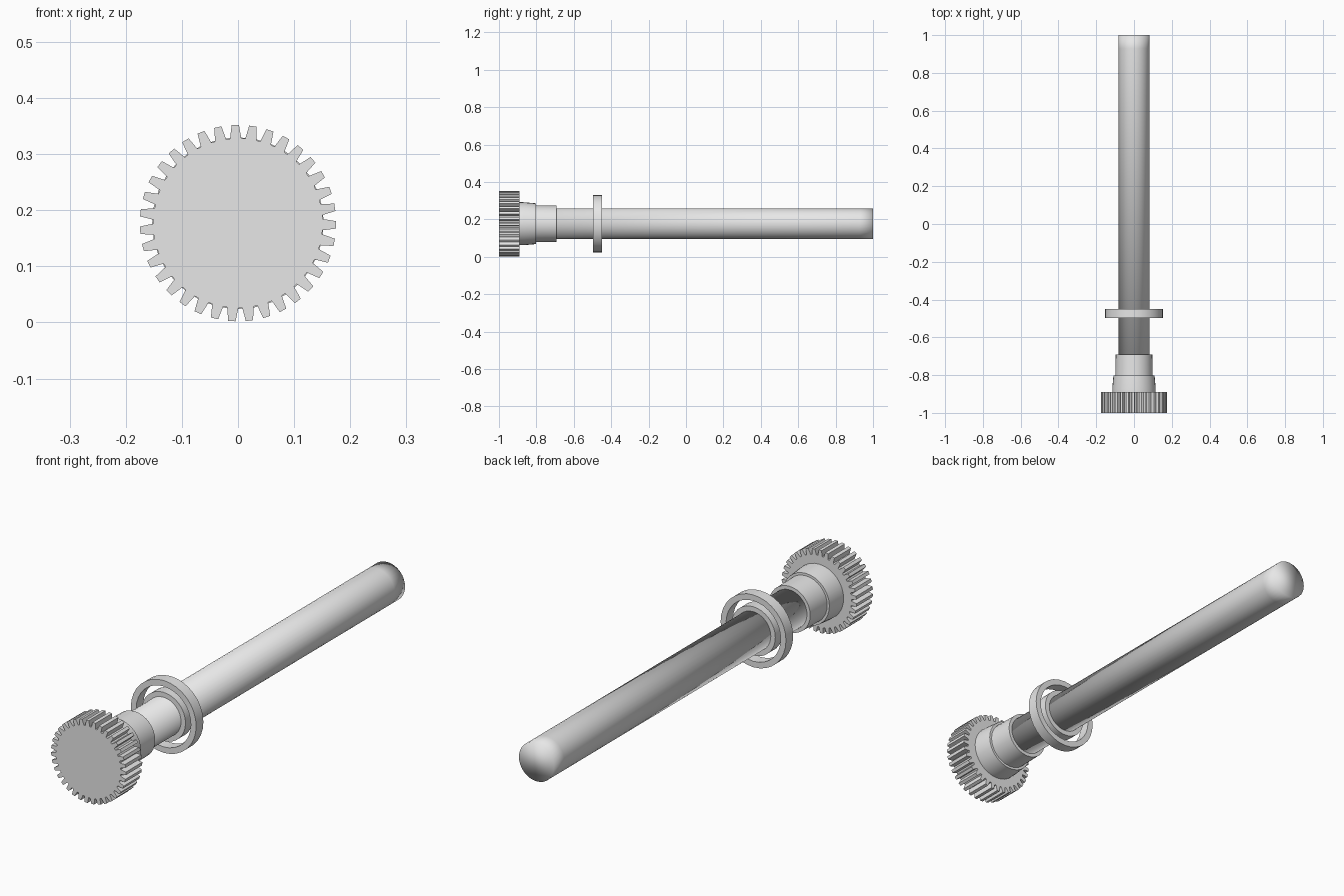
import bpy, bmesh
from math import cos, sin, radians, tau

if "Cube" in bpy.data.objects:
    bpy.data.objects.remove(bpy.data.objects["Cube"], do_unlink=True)

AXIS_Z = 0.177   # height of the shaft axis
TEETH = 35

steel = bpy.data.materials.new("grey_steel")
steel.use_nodes = True
steel.diffuse_color = (0.8, 0.8, 0.8, 1)
steel.node_tree.nodes["Principled BSDF"].inputs["Base Color"].default_value = (0.8, 0.8, 0.8, 1)


def finish(bm, name, angle=35):
    """Turn a bmesh into a smooth-shaded object with sharp edges kept."""
    bmesh.ops.recalc_face_normals(bm, faces=bm.faces)
    mesh = bpy.data.meshes.new(name)
    bm.to_mesh(mesh)
    bm.free()
    mesh.materials.append(steel)
    obj = bpy.data.objects.new(name, mesh)
    bpy.context.collection.objects.link(obj)
    bpy.ops.object.select_all(action="DESELECT")
    obj.select_set(True)
    bpy.context.view_layer.objects.active = obj
    bpy.ops.object.shade_smooth_by_angle(angle=radians(angle))
    return obj


def polar(r, a, y):
    return (r * cos(a), y, AXIS_Z + r * sin(a))


def lathe(name, profile, sides=32, hollow=False, angle=35):
    """Revolve (radius, y) points about the shaft axis; hollow closes the loop."""
    bm = bmesh.new()
    rings = [[bm.verts.new(polar(r, tau * i / sides, y)) for i in range(sides)]
             for r, y in profile]
    pairs = list(zip(rings, rings[1:]))
    if hollow:
        pairs.append((rings[-1], rings[0]))
    else:
        bm.faces.new(rings[0])
        bm.faces.new(rings[-1])
    for a, b in pairs:
        for i in range(sides):
            j = (i + 1) % sides
            bm.faces.new((a[i], a[j], b[j], b[i]))
    return finish(bm, name, angle)


def race(name, inner, outer):
    """One ring of the bearing."""
    return lathe(name, [(inner, -0.498), (outer, -0.498), (outer, -0.45), (inner, -0.45)],
                 hollow=True)


# Toothed wheel
bm = bmesh.new()
pitch = tau / TEETH
tooth = [(0.151, -0.37), (0.175, -0.21), (0.175, 0.21), (0.151, 0.37)]
outline = [bm.verts.new(polar(r, radians(-1) + (i + t) * pitch, -1.0))
           for i in range(TEETH) for r, t in tooth]
front = bm.faces.new(outline)
back = bmesh.ops.extrude_face_region(bm, geom=[front], use_keep_orig=True)
moved = [v for v in back["geom"] if isinstance(v, bmesh.types.BMVert)]
bmesh.ops.translate(bm, verts=moved, vec=(0, 0.11, 0))
finish(bm, "gear_wheel", 30)

# Stepped hub behind the wheel
lathe("gear_hub", [(0.115, -0.9), (0.115, -0.87), (0.109, -0.803)])
lathe("hub_collar", [(0.099, -0.82), (0.097, -0.692)])

# Long shaft with a softly shaded end
lathe("shaft", [(0.082, -0.72), (0.082, 0.93), (0.082, 1.0)], angle=100)

# Open bearing around the shaft
race("bearing_outer_race", 0.128, 0.153)
race("bearing_inner_race", 0.081, 0.103)
